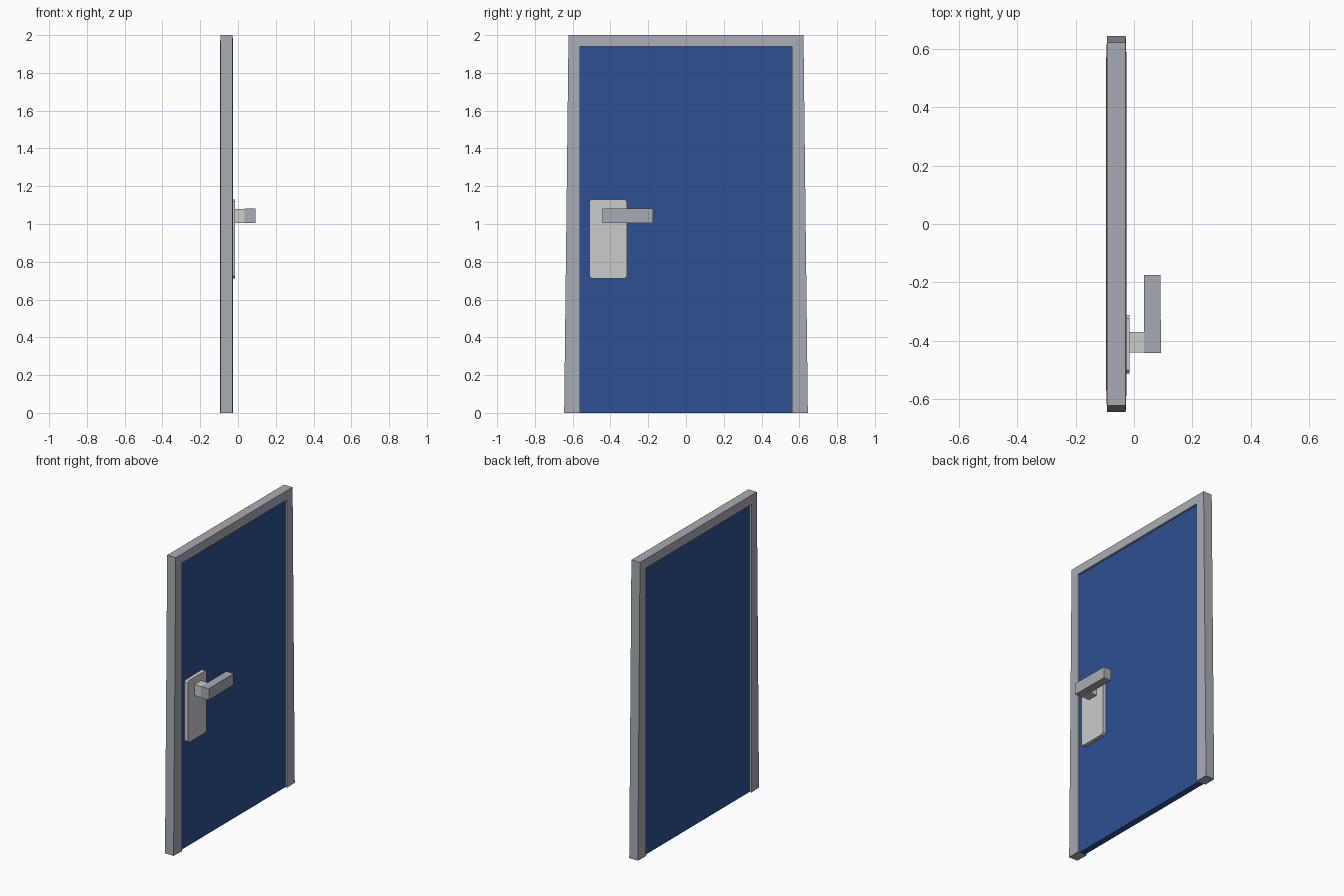
import bpy, bmesh

if "Cube" in bpy.data.objects:
    bpy.data.objects.remove(bpy.data.objects["Cube"])

XC = -0.0605  # middle plane of the door thickness


def material(name, rgb):
    m = bpy.data.materials.new(name)
    m.diffuse_color = (*rgb, 1.0)
    m.use_nodes = True
    m.node_tree.nodes["Principled BSDF"].inputs["Base Color"].default_value = m.diffuse_color
    return m


frame_grey = material("frame grey", (0.39, 0.41, 0.45))
door_blue = material("door blue", (0.026, 0.08, 0.29))
plate_grey = material("light grey", (0.60, 0.60, 0.595))


def finish(name, bm, mat):
    bmesh.ops.recalc_face_normals(bm, faces=bm.faces)
    me = bpy.data.meshes.new(name)
    bm.to_mesh(me)
    bm.free()
    me.materials.append(mat)
    ob = bpy.data.objects.new(name, me)
    bpy.context.collection.objects.link(ob)
    return ob


def loft(name, rings, mat):
    """Skin a list of equal-sized point rings and cap both ends."""
    bm = bmesh.new()
    vs = [[bm.verts.new(p) for p in r] for r in rings]
    n = len(rings[0])
    for a, b in zip(vs, vs[1:]):
        for i in range(n):
            j = (i + 1) % n
            bm.faces.new((a[i], a[j], b[j], b[i]))
    bm.faces.new(vs[0])
    bm.faces.new(vs[-1])
    return finish(name, bm, mat)


def box(name, x, y, z, mat):
    ring = lambda h: [(x[0], y[0], h), (x[1], y[0], h), (x[1], y[1], h), (x[0], y[1], h)]
    return loft(name, [ring(z[0]), ring(z[1])], mat)


# Door frame: upside-down U, tapering outward at the foot, inner edge slightly proud
outer = [(-0.645, 0), (-0.622, 2), (0.622, 2), (0.645, 0)]
inner = [(-0.56, 0), (-0.56, 1.94), (0.56, 1.94), (0.56, 0)]
ho, hi = 0.032, 0.035
loft("door_frame",
     [[(XC - ho, *o), (XC + ho, *o), (XC + hi, *i), (XC - hi, *i)]
      for o, i in zip(outer, inner)], frame_grey)

# Blue door leaf, recessed in the frame
box("door_panel", (XC - 0.021, XC + 0.021), (-0.56, 0.56), (0, 1.94), door_blue)

# Handle plate with clipped corners
y0, y1, z0, z1, c = -0.512, -0.312, 0.712, 1.13, 0.012
outline = [(y0 + c, z0), (y1 - c, z0), (y1, z0 + c), (y1, z1 - c),
           (y1 - c, z1), (y0 + c, z1), (y0, z1 - c), (y0, z0 + c)]
loft("handle_plate", [[(x, y, z) for y, z in outline] for x in (-0.041, -0.015)], plate_grey)

# Handle stem and lever
box("handle_stem", (-0.018, 0.036), (-0.441, -0.371), (1.006, 1.08), plate_grey)
lever = [(0.035, -0.443), (0.093, -0.443), (0.09, -0.175), (0.035, -0.175)]
loft("handle_lever", [[(x, y, z) for x, y in lever] for z in (1.005, 1.081)], frame_grey)
